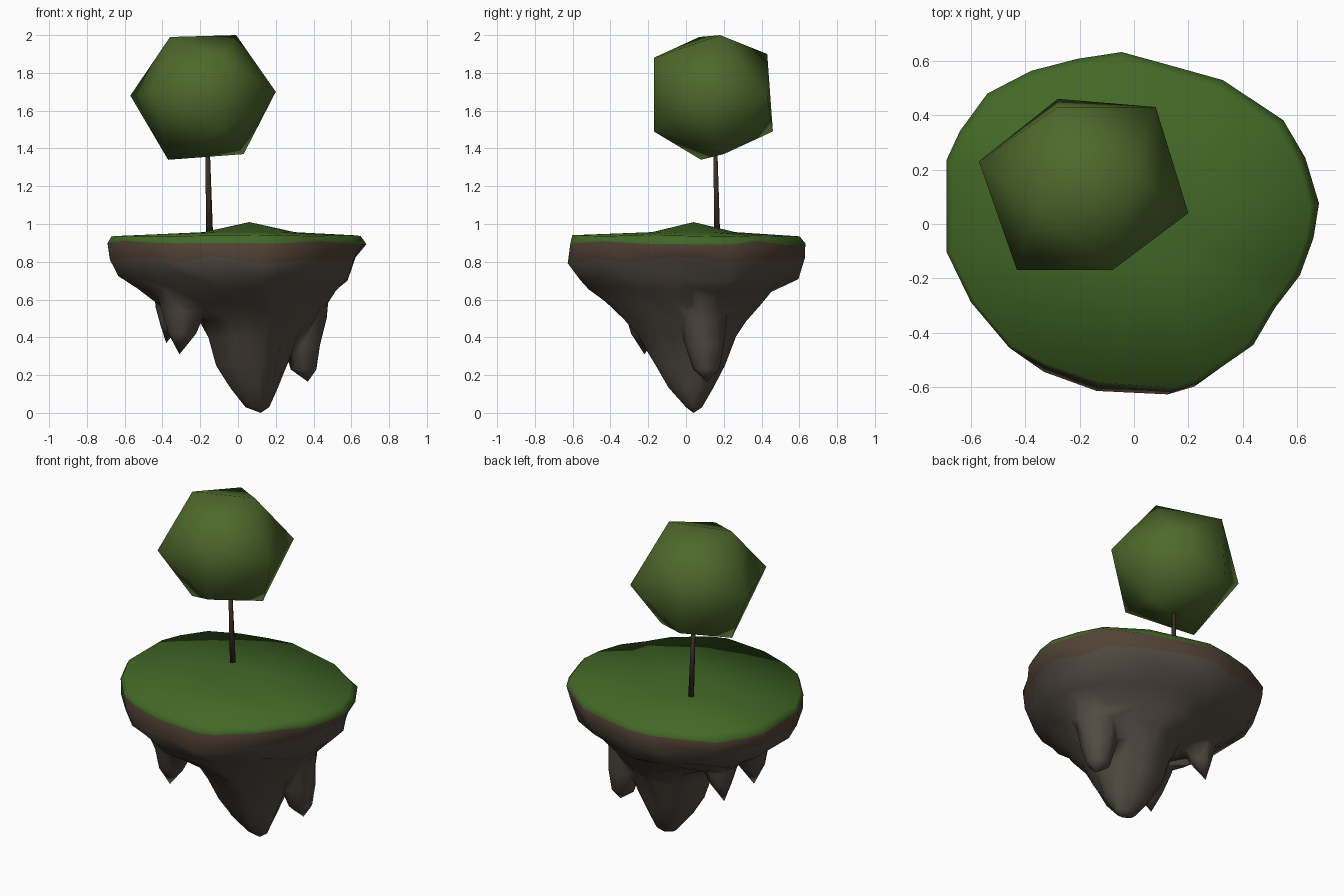
import bpy, bmesh, math, random

if "Cube" in bpy.data.objects:
    bpy.data.objects.remove(bpy.data.objects["Cube"])

random.seed(4)


def material(name, rgb):
    m = bpy.data.materials.new(name)
    m.diffuse_color = (*rgb, 1)
    m.use_nodes = True
    m.node_tree.nodes["Principled BSDF"].inputs["Base Color"].default_value = m.diffuse_color
    return m


GRASS = material("grass", (0.055, 0.14, 0.02))
SOIL = material("soil", (0.085, 0.055, 0.036))
ROCK = material("rock", (0.085, 0.07, 0.056))
BARK = material("bark", (0.045, 0.03, 0.022))
LEAF = material("leaf", (0.075, 0.14, 0.025))


def finish(name, bm, mats):
    bmesh.ops.recalc_face_normals(bm, faces=bm.faces)
    mesh = bpy.data.meshes.new(name)
    bm.to_mesh(mesh)
    bm.free()
    for m in mats:
        mesh.materials.append(m)
    mesh.polygons.foreach_set("use_smooth", [True] * len(mesh.polygons))
    ob = bpy.data.objects.new(name, mesh)
    bpy.context.collection.objects.link(ob)
    return ob


def loft(name, rings, mats, band_mats=None):
    """Skin a stack of rings; a ring of one point makes a tip, others are capped."""
    bm = bmesh.new()
    rows = [[bm.verts.new(p) for p in r] for r in rings]
    for i, (a, b) in enumerate(zip(rows, rows[1:])):
        n = max(len(a), len(b))
        for k in range(n):
            j = (k + 1) % n
            if len(a) == 1:
                f = bm.faces.new((a[0], b[k], b[j]))
            elif len(b) == 1:
                f = bm.faces.new((a[k], b[0], a[j]))
            else:
                f = bm.faces.new((a[k], b[k], b[j], a[j]))
            f.material_index = band_mats[i] if band_mats else 0
    for r in (rows[0], rows[-1]):
        if len(r) > 2:
            bm.faces.new(r)
    return finish(name, bm, mats)


def circle(x, y, z, r, n, wobble=0.0):
    pts = []
    for k in range(n):
        a = 2 * math.pi * k / n
        s = r * (1 + random.uniform(-wobble, wobble))
        pts.append((x + s * math.cos(a), y + s * math.sin(a), z))
    return pts


# Outline of the island seen from above
RIM = [(.68, .07), (.63, .24), (.55, .38), (.33, .53), (.12, .59), (-.04, .635),
       (-.20, .61), (-.37, .565), (-.53, .48), (-.63, .34), (-.68, .23), (-.68, -.11),
       (-.59, -.30), (-.45, -.47), (-.32, -.54), (-.12, -.61), (.15, -.63),
       (.25, -.595), (.44, -.46), (.52, -.32), (.61, -.20), (.66, -.06)]


def rim_ring(z, x0, x1, y0, y1, wobble=0.0, dz=0.0):
    pts = []
    for u, v in RIM:
        s = 1 + random.uniform(-wobble, wobble)
        pts.append(((x0 + x1) / 2 + s * u / .68 * (x1 - x0) / 2,
                    (y0 + y1) / 2 + s * v / .633 * (y1 - y0) / 2,
                    z + random.uniform(-dz, dz)))
    return pts


# Island: grassy mound on top, soil edge, rock narrowing to the main tip
island = loft("island", [
    [(.06, .04, 1.01)],
    rim_ring(.957, -.18, .30, -.18, .26),
    rim_ring(.937, -.67, .65, -.605, .60, 0, .004),
    rim_ring(.900, -.69, .68, -.615, .63, 0, .012),
    rim_ring(.810, -.67, .63, -.625, .62, .02, .02),
    rim_ring(.720, -.62, .59, -.57, .58, .03, .02),
    rim_ring(.650, -.53, .53, -.51, .48, .04, .015),
    rim_ring(.575, -.42, .46, -.42, .39, .04, .015),
    rim_ring(.490, -.20, .40, -.32, .31, .04, .01),
    rim_ring(.400, -.15, .33, -.25, .26, .04, .01),
    rim_ring(.250, -.11, .26, -.16, .20, .05, .01),
    rim_ring(.130, -.04, .21, -.09, .14, .05, .01),
    rim_ring(.030, .04, .165, 0, .085),
    [(.12, .04, 0)],
], [GRASS, SOIL, ROCK], [0, 0, 0, 1] + [2] * 9)

# Hanging rock spikes, each listed as (x, y, z, radius) down to a tip, fused to the island
SPIKES = {
    "right_spike": [(.33, .07, .64, .15), (.335, .08, .50, .125), (.34, .10, .36, .10),
                    (.35, .11, .23, .07), (.37, .11, .165, 0)],
    "front_left_spike": [(-.28, -.20, .66, .16), (-.285, -.21, .54, .12),
                         (-.295, -.22, .42, .075), (-.31, -.22, .31, 0)],
    "back_left_spike": [(-.32, .14, .67, .13), (-.335, .15, .56, .10),
                        (-.355, .16, .47, .06), (-.38, .17, .37, 0)],
}
for name, rows in SPIKES.items():
    rings = [circle(x, y, z, r, 8, .08) if r else [(x, y, z)] for x, y, z, r in rows]
    spike = loft(name, rings, [ROCK])
    mod = island.modifiers.new(name, 'BOOLEAN')
    mod.operation = 'UNION'
    mod.solver = 'EXACT'
    mod.material_mode = 'TRANSFER'
    mod.object = spike
    bpy.context.view_layer.objects.active = island
    bpy.ops.object.modifier_apply(modifier=name)
    bpy.data.objects.remove(spike)

# Tree trunk
loft("tree_trunk", [circle(-.15, .165, .94, .018, 6), circle(-.162, .155, 1.42, .012, 6)],
     [BARK])

# Tree crown: a slightly uneven twenty-sided ball
bm = bmesh.new()
for p in [(.20, .04, 1.70), (-.57, .23, 1.68), (-.36, .07, 1.99), (-.01, .18, 2.0),
          (.03, .20, 1.37), (-.37, .08, 1.34), (.08, .43, 1.68), (-.43, -.17, 1.70),
          (-.28, .43, 1.90), (-.28, .46, 1.49), (-.08, -.17, 1.49), (-.08, -.17, 1.88)]:
    bm.verts.new(p)
bmesh.ops.convex_hull(bm, input=bm.verts)
finish("tree_crown", bm, [LEAF])
